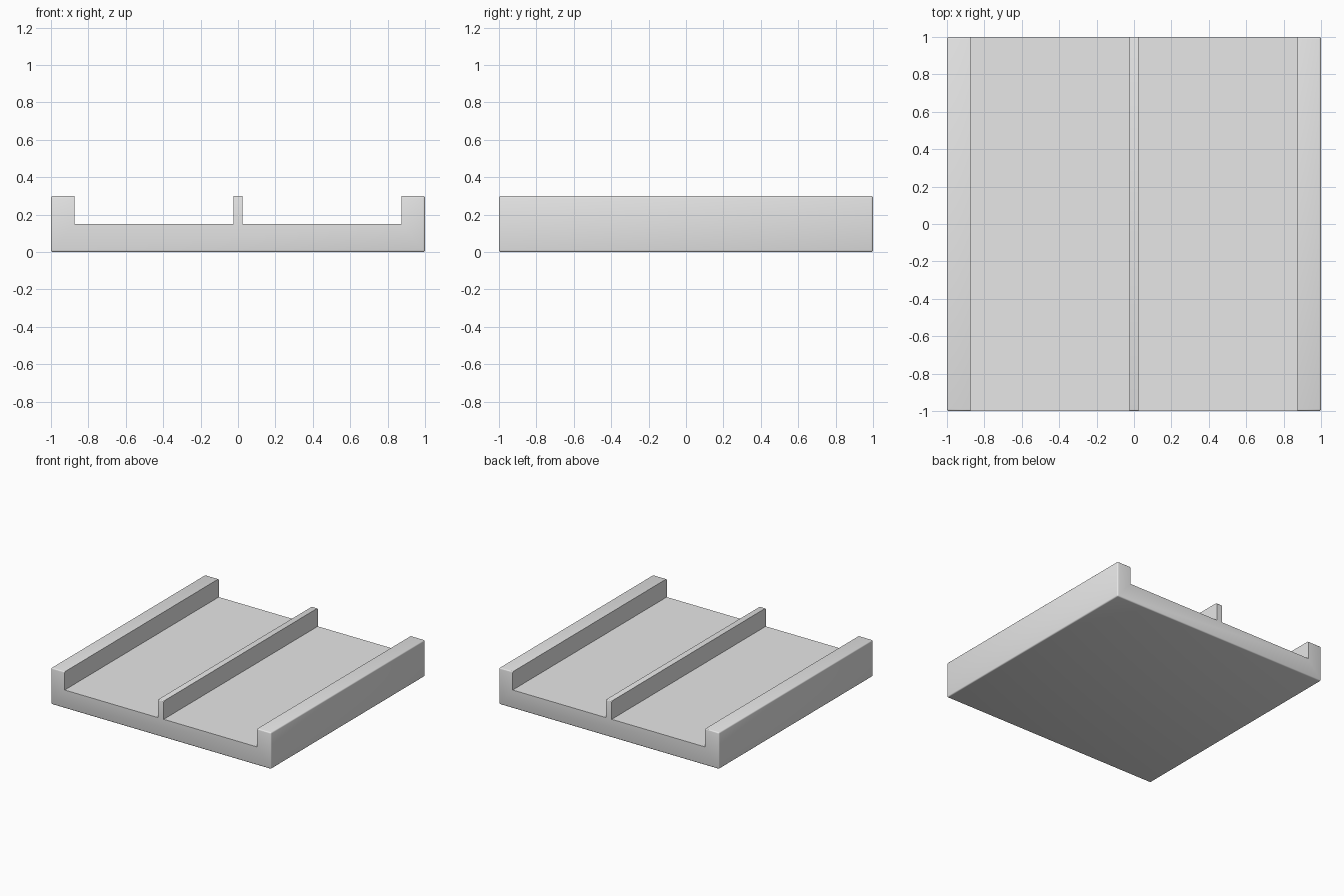
import bpy
import bmesh
from mathutils import Matrix, Vector

default = bpy.data.objects.get("Cube")
if default:
    bpy.data.objects.remove(default, do_unlink=True)

WIDTH, HEIGHT = 2.0, 0.3
FLOOR_Z = 0.15
RAIL_HALF, WALL_INNER = 0.025, 0.875
BEVEL = 0.01

# Single light grey material
grey = bpy.data.materials.new("light grey")
grey.use_nodes = True
colour = (0.8, 0.8, 0.8, 1.0)
grey.diffuse_color = colour
grey.node_tree.nodes["Principled BSDF"].inputs["Base Color"].default_value = colour


def box(name, low, high):
    """Axis-aligned box between two corners."""
    low, high = Vector(low), Vector(high)
    bm = bmesh.new()
    matrix = Matrix.Translation((low + high) / 2) @ Matrix.Diagonal((high - low).to_4d())
    matrix[3][3] = 1.0
    bmesh.ops.create_cube(bm, size=1, matrix=matrix)
    mesh = bpy.data.meshes.new(name)
    bm.to_mesh(mesh)
    bm.free()
    mesh.materials.append(grey)
    obj = bpy.data.objects.new(name, mesh)
    bpy.context.collection.objects.link(obj)
    return obj


# Slab with softly rounded outer edges
half = WIDTH / 2
tray = box("channelled_tray", (-half, -half, 0), (half, half, HEIGHT))
bevel = tray.modifiers.new("rounded edges", "BEVEL")
bevel.width = BEVEL
bevel.segments = 3

# Two full-length channels, leaving side walls and a centre rail
for side, sign in (("left", 1), ("right", -1)):
    xs = sorted((sign * RAIL_HALF, sign * WALL_INNER))
    cutter = box(side + "_channel_cutter",
                 (xs[0], -half - 0.1, FLOOR_Z), (xs[1], half + 0.1, HEIGHT + 0.1))
    cutter.hide_render = True
    cutter.hide_viewport = True
    cutter.display_type = "WIRE"
    cut = tray.modifiers.new(side + " channel", "BOOLEAN")
    cut.operation = "DIFFERENCE"
    cut.solver = "EXACT"
    cut.object = cutter

# Flat planes with smooth rounded edges
bpy.context.view_layer.objects.active = tray
tray.select_set(True)
for modifier in list(tray.modifiers):
    bpy.ops.object.modifier_apply(modifier=modifier.name)
bpy.ops.object.shade_smooth_by_angle()
for obj in list(bpy.data.objects):
    if obj.name.endswith("_channel_cutter"):
        bpy.data.objects.remove(obj, do_unlink=True)
